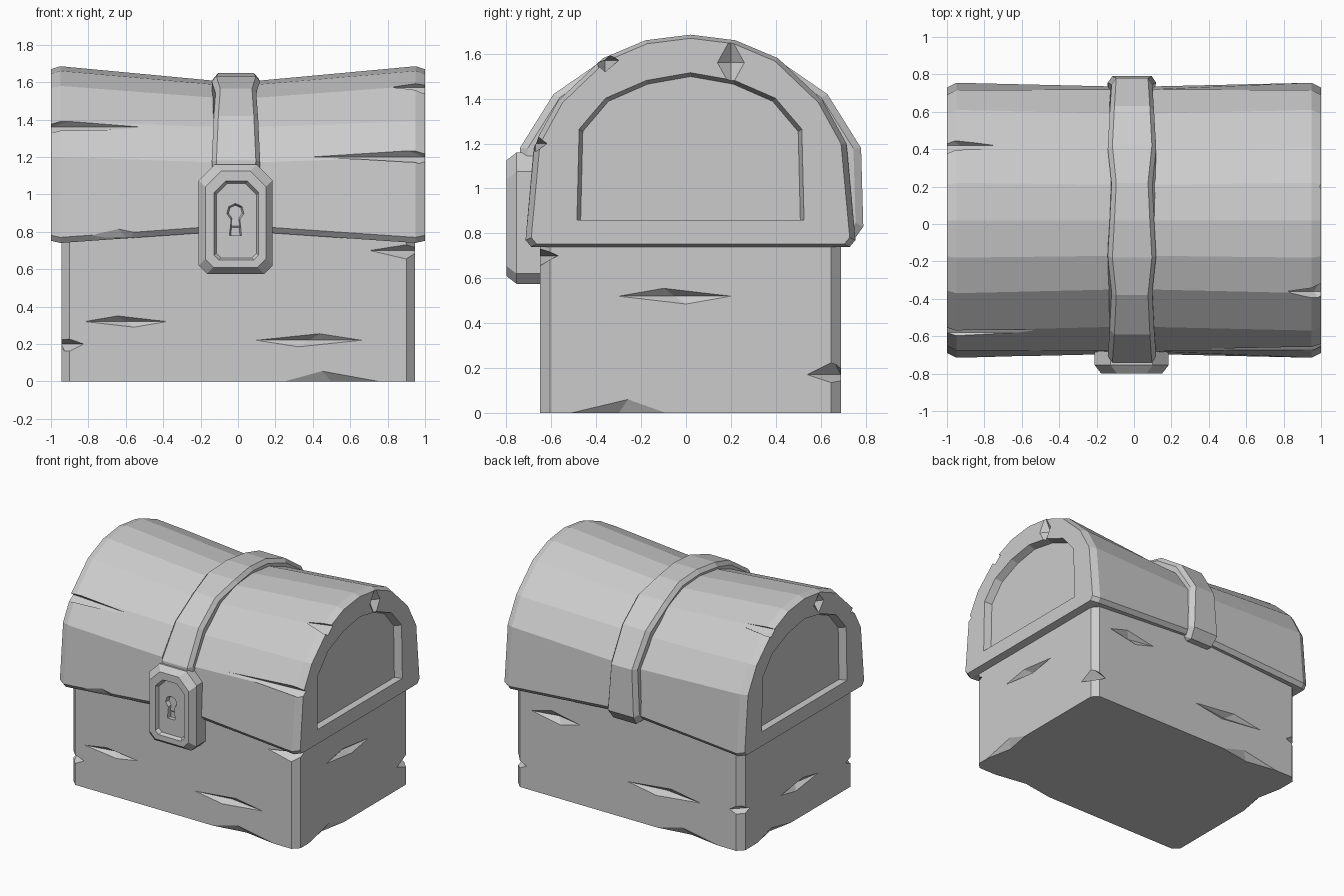
import bpy, bmesh, math
from mathutils import Vector

if "Cube" in bpy.data.objects:
    bpy.data.objects.remove(bpy.data.objects["Cube"], do_unlink=True)

grey = bpy.data.materials.new("stone_grey")
GREY = (0.6, 0.6, 0.6, 1)
grey.diffuse_color = GREY
grey.use_nodes = True
for node in grey.node_tree.nodes:
    if node.type == 'BSDF_PRINCIPLED':
        node.inputs["Base Color"].default_value = GREY

MID_Y = 0.02  # depth centre of the chest body


def finish(name, bm):
    bmesh.ops.recalc_face_normals(bm, faces=bm.faces[:])
    mesh = bpy.data.meshes.new(name)
    bm.to_mesh(mesh)
    bm.free()
    mesh.materials.append(grey)
    ob = bpy.data.objects.new(name, mesh)
    bpy.context.scene.collection.objects.link(ob)
    return ob


def loft(name, rings):
    """Skin closed rings of points and cap both ends."""
    bm = bmesh.new()
    loops = [[bm.verts.new(p) for p in ring] for ring in rings]
    n = len(loops[0])
    for a, b in zip(loops, loops[1:]):
        for i in range(n):
            j = (i + 1) % n
            bm.faces.new((a[i], a[j], b[j], b[i]))
    bm.faces.new(loops[0])
    bm.faces.new(loops[-1])
    return finish(name, bm)


def arch(x, half, sy=1.0, sz=1.0, zc=1.145, wave=0.0):
    """Mirror a half profile (offset, height) into an arch ring at x."""
    full = [(-y, z) for y, z in half] + [(y, z) for y, z in half[-2::-1]]
    return [Vector((x + wave * math.sin(i * 2.1), MID_Y + y * sy, zc + (z - zc) * sz))
            for i, (y, z) in enumerate(full)]


def plate(y, x0, x1, z0, z1, low, high, inset=0.0):
    """Rectangle with cut corners, facing front."""
    x0, x1, z0, z1 = x0 + inset, x1 - inset, z0 + inset, z1 - inset
    pts = [(x0 + low, z0), (x1 - low, z0), (x1, z0 + low), (x1, z1 - high),
           (x1 - high, z1), (x0 + high, z1), (x0, z1 - high), (x0, z0 + low)]
    return [Vector((x, y, z)) for x, z in pts]


def chip(centre, size, skew):
    """Long diamond cutter used for dents and broken edges."""
    c = Vector(centre)
    bm = bmesh.new()
    long_axis = max(range(3), key=lambda k: size[k])
    for axis in range(3):
        for sign in (-1, 1):
            p = c.copy()
            p[axis] += sign * size[axis]
            if axis == 2:
                p[long_axis] += skew * sign * size[long_axis]
            bm.verts.new(p)
    bmesh.ops.convex_hull(bm, input=bm.verts[:])
    return finish("chip_cutter", bm)


def carve(ob, cutters):
    for cutter in cutters:
        cutter.hide_render = True
        mod = ob.modifiers.new("cut", 'BOOLEAN')
        mod.operation = 'DIFFERENCE'
        mod.solver = 'EXACT'
        mod.object = cutter
    bpy.context.view_layer.update()
    mesh = bpy.data.meshes.new_from_object(
        ob.evaluated_get(bpy.context.evaluated_depsgraph_get()))
    ob.modifiers.clear()
    ob.data = mesh
    mesh.materials.clear()
    mesh.materials.append(grey)
    for poly in mesh.polygons:
        poly.material_index = 0
        poly.use_smooth = False
    for cutter in cutters:
        bpy.data.objects.remove(cutter, do_unlink=True)


def chips(rows):
    return [chip(c, s, 0.2 if i % 2 else -0.2) for i, (c, s) in enumerate(rows)]


# Box body with cut vertical corners
W, FRONT, BACK, CUT = 0.945, -0.65, 0.69, 0.045
foot = [(-W + CUT, FRONT), (W - CUT, FRONT), (W, FRONT + CUT), (W, BACK - CUT),
        (W - CUT, BACK), (-W + CUT, BACK), (-W, BACK - CUT), (-W, FRONT + CUT)]
body = loft("chest_body", [[Vector((x, y, z)) for x, y in foot] for z in (0, 0.86)])
carve(body, chips([
    # front and back dents
    ((-0.6, FRONT, 0.32), (0.22, 0.04, 0.03)),
    ((0.38, FRONT, 0.22), (0.28, 0.04, 0.035)),
    ((0.5, FRONT, 0), (0.25, 0.04, 0.055)),
    ((0.6, BACK, 0.6), (0.2, 0.04, 0.045)),
    ((-0.3, BACK, 0.28), (0.3, 0.04, 0.04)),
    ((-0.5, BACK, 0), (0.25, 0.04, 0.055)),
    # side dents
    ((W, -0.05, 0.52), (0.04, 0.25, 0.035)),
    ((W, -0.3, 0), (0.04, 0.21, 0.06)),
    ((-W, 0, 0.25), (0.04, 0.22, 0.035)),
    ((-W, 0.3, 0), (0.04, 0.2, 0.05)),
    # broken corners
    ((-W, FRONT, 0.2), (0.12, 0.1, 0.05)),
    ((W, FRONT, 0.7), (0.24, 0.08, 0.045)),
    ((W, BACK, 0.17), (0.1, 0.15, 0.06)),
    ((-W, BACK, 0.3), (0.1, 0.1, 0.05)),
]))

# Arched lid, pinched in the middle, with chamfered ends
END = [(0.71, 0.74), (0.735, 0.77), (0.695, 1.2), (0.59, 1.39),
       (0.39, 1.58), (0.2, 1.66), (0, 1.685)]
MIDDLE = [(0.69, 0.80), (0.715, 0.83), (0.70, 1.17), (0.57, 1.36),
          (0.37, 1.515), (0.19, 1.585), (0, 1.605)]
lid = loft("lid", [arch(-1, END, 0.965, 0.97), arch(-0.95, END),
                   arch(-0.1, MIDDLE), arch(0.08, MIDDLE),
                   arch(0.95, END), arch(1, END, 0.965, 0.97)])

# Sunken arched panels in both lid ends
PANEL = [(0.515, 0.86), (0.505, 1.27), (0.385, 1.41), (0.2, 1.49), (0, 1.525)]
panels = [loft("panel_cutter", [arch(s * 1.03, PANEL, zc=0.86),
                                arch(s * 0.945, PANEL, 0.95, 0.96, 0.86)])
          for s in (-1, 1)]
carve(lid, panels + chips([
    ((1, -0.67, 1.2), (0.64, 0.05, 0.045)),
    ((-1, -0.58, 1.36), (0.63, 0.05, 0.04)),
    ((-1, 0.42, 1.57), (0.35, 0.05, 0.05)),
    ((1, -0.36, 1.57), (0.19, 0.06, 0.06)),
    ((-0.6, -0.71, 0.77), (0.22, 0.03, 0.05)),
    ((1, 0.2, 1.56), (0.05, 0.06, 0.09)),
    ((-1, -0.15, 1.57), (0.05, 0.06, 0.09)),
]))

# Strap over the lid, with bevelled wavy edges
STRAP = [(0.72, 0.76), (0.77, 0.83), (0.76, 1.18), (0.61, 1.42),
         (0.40, 1.565), (0.2, 1.63), (0, 1.65)]
loft("lid_strap", [arch(-0.13, STRAP, 0.955, 0.945, wave=0.012),
                   arch(-0.105, STRAP, wave=0.012),
                   arch(0.085, STRAP, wave=-0.012),
                   arch(0.108, STRAP, 0.955, 0.945, wave=-0.012)])

# Lock plate with bevelled rim
RIM = (-0.21, 0.185, 0.575, 1.16, 0.045, 0.085)
lock = loft("lock_plate", [plate(-0.6, *RIM), plate(-0.755, *RIM),
                           plate(-0.8, *RIM, inset=0.035)])
FACE = (-0.132, 0.115, 0.645, 1.075, 0.025, 0.06)
face_cut = loft("face_cutter", [plate(-0.81, *FACE), plate(-0.775, *FACE, inset=0.016)])


# Keyhole: round top with a flared slot
def keyhole(y, r, half):
    arc = [math.radians(-60 + 50 * i) for i in range(7)]
    pts = [(r * math.cos(a), r * math.sin(a)) for a in arc]
    pts += [(-half, -0.125), (half, -0.125)]
    return [Vector((x - 0.014, y, z + 0.905)) for x, z in pts]


key_cut = loft("keyhole_cutter", [keyhole(-0.79, 0.052, 0.036), keyhole(-0.745, 0.036, 0.024)])
carve(lock, [face_cut, key_cut])
